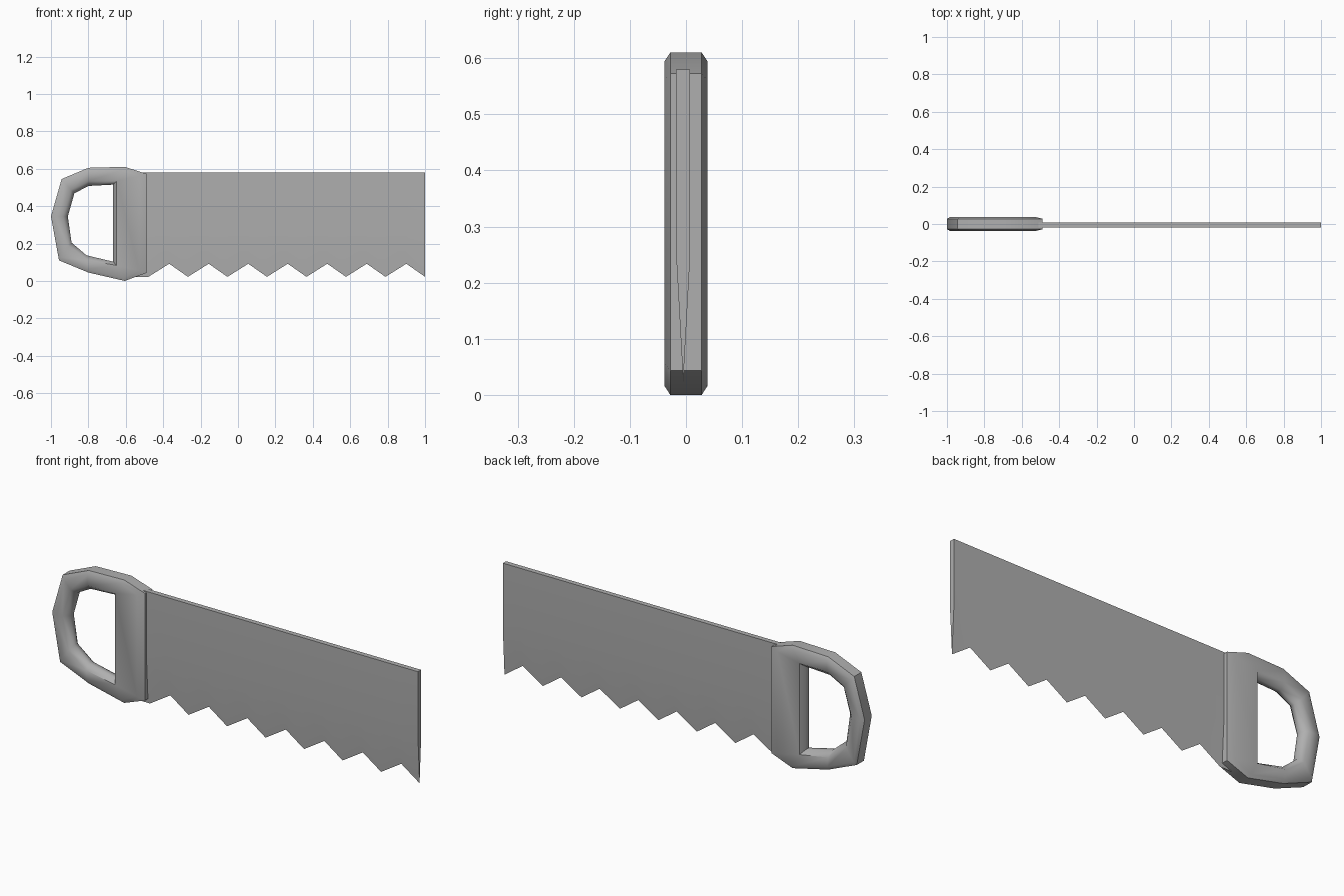
import bpy, bmesh, math
from mathutils import Vector

if "Cube" in bpy.data.objects:
    bpy.data.objects.remove(bpy.data.objects["Cube"])

# Dark grey shared by both parts
grey = bpy.data.materials.new("dark_grey")
grey.diffuse_color = (0.43, 0.43, 0.43, 1.0)
grey.use_nodes = True
grey.node_tree.nodes["Principled BSDF"].inputs["Base Color"].default_value = grey.diffuse_color


def finish(name, bm, angle):
    bmesh.ops.remove_doubles(bm, verts=bm.verts, dist=1e-5)
    bmesh.ops.dissolve_degenerate(bm, edges=bm.edges, dist=1e-5)
    bmesh.ops.recalc_face_normals(bm, faces=bm.faces)
    mesh = bpy.data.meshes.new(name)
    bm.to_mesh(mesh)
    bm.free()
    mesh.materials.append(grey)
    obj = bpy.data.objects.new(name, mesh)
    bpy.context.collection.objects.link(obj)
    bpy.ops.object.select_all(action='DESELECT')
    obj.select_set(True)
    bpy.context.view_layer.objects.active = obj
    bpy.ops.object.shade_smooth_by_angle(angle=math.radians(angle))
    return obj


# Handle: chamfered cross-section swept between an outer and an inner outline
# each station is (outer x, z), (hole x, z), outer chamfer width
top_in, low_in = (-0.667, 0.515), (-0.667, 0.103)
stations = [
    ((-0.49, 0.573), top_in, 0.04),
    ((-0.605, 0.61), top_in, 0.018),
    ((-0.80, 0.605), (-0.80, 0.508), 0.018),
    ((-0.943, 0.545), (-0.875, 0.468), 0.018),
    ((-1.0, 0.345), (-0.91, 0.345), 0.018),
    ((-0.957, 0.11), (-0.89, 0.205), 0.018),
    ((-0.80, 0.045), (-0.81, 0.137), 0.018),
    ((-0.605, 0.0), low_in, 0.018),
    ((-0.49, 0.043), low_in, 0.04),
]
EDGE_Y, FACE_Y, HOLE_Y = 0.028, 0.038, 0.012
bm = bmesh.new()
rings = []
for i, (outer, inner, width) in enumerate(stations):
    o, n = Vector(outer), Vector(inner)
    d = (n - o).normalized()
    # hole corners next to the blade are chamfered diagonally
    if n.x > -0.7:
        inset = n + Vector((0.018, math.copysign(0.02, n.y - 0.3)))
    else:
        inset = n - d * 0.026
    section = [(o, EDGE_Y), (o + d * width, FACE_Y), (inset, FACE_Y), (n, HOLE_Y)]
    pts = [(p.x, -y, p.y) for p, y in section]
    pts += [(p.x, y, p.y) for p, y in reversed(section)]
    rings.append([bm.verts.new(p) for p in pts])
for i, ring in enumerate(rings):
    nxt = rings[(i + 1) % len(rings)]
    for j in range(8):
        k = (j + 1) % 8
        bm.faces.new((ring[j], nxt[j], nxt[k], ring[k]))
finish("handle", bm, 50)

# Blade: flat plate whose lower part tapers to a sharp toothed edge
MID_Y, HALF, TOP, SHOULDER = -0.005, 0.0125, 0.58, 0.25
PITCH, TIP_Z, VALLEY_Z = 0.2113, 0.022, 0.092
profile = [(1.0, TIP_Z)]
for k in range(7):
    tip = 1.0 - PITCH * k
    profile += [(tip - 0.1, VALLEY_Z), (tip - PITCH, TIP_Z)]
profile.append((-0.555, TIP_Z))

bm = bmesh.new()
columns = []
for x, z in profile:
    columns.append([bm.verts.new((x, MID_Y + s * HALF, h))
                    for s, h in ((0, z), (-1, SHOULDER), (-1, TOP), (1, TOP), (1, SHOULDER))])
for a, b in zip(columns, columns[1:]):
    for j in range(5):
        k = (j + 1) % 5
        bm.faces.new((a[j], b[j], b[k], a[k]))
bm.faces.new(columns[0])
bm.faces.new(columns[-1])
finish("blade", bm, 30)
